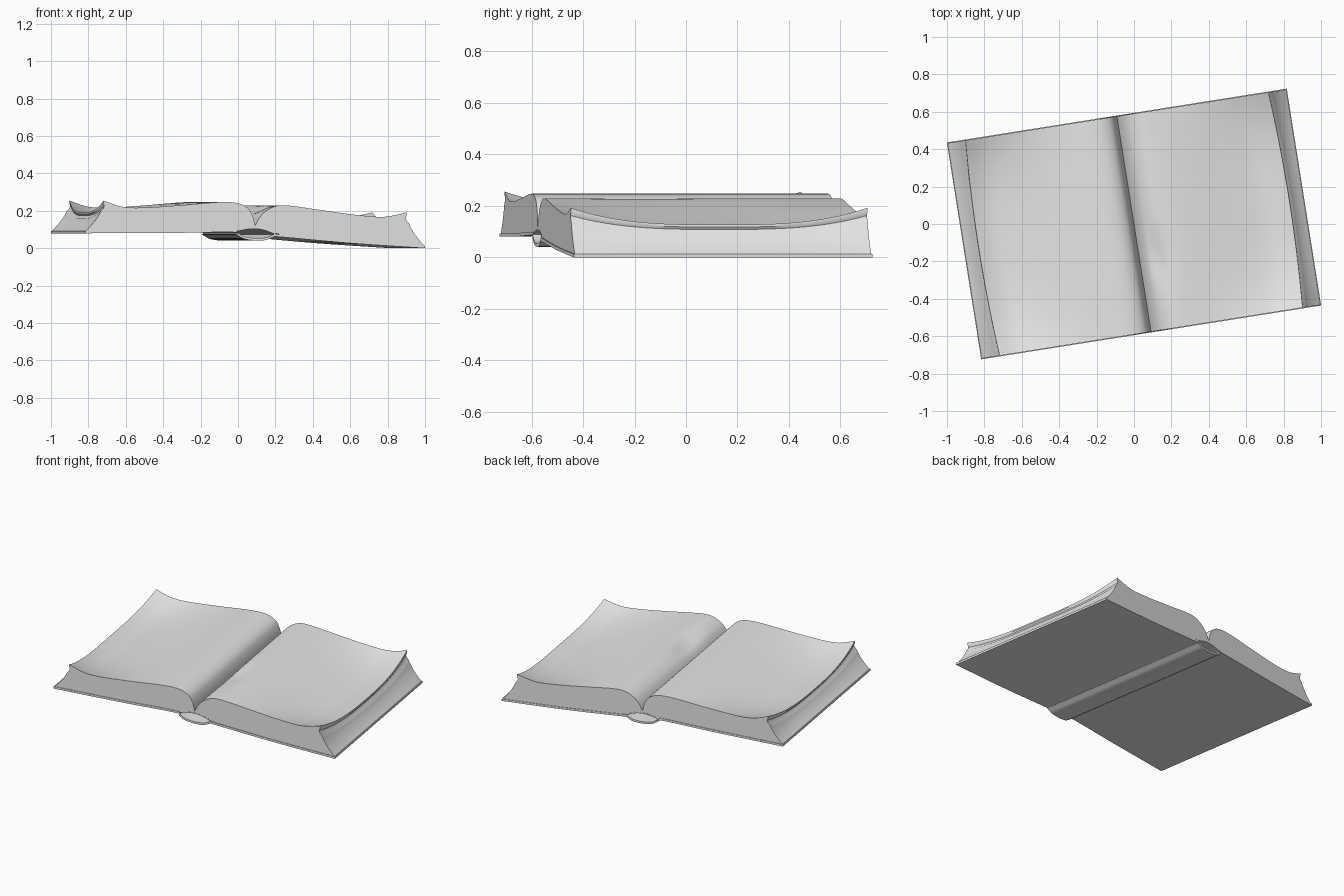
import bpy, bmesh, math
from mathutils import Matrix

cube = bpy.data.objects.get("Cube")
if cube:
    bpy.data.objects.remove(cube, do_unlink=True)

HALF_W, HALF_L = 0.92, 0.587
TURN = Matrix.Rotation(math.radians(9), 4, 'Z')

paper = bpy.data.materials.new("light_grey")
paper.use_nodes = True
grey = (0.8, 0.8, 0.8, 1)
paper.diffuse_color = grey
paper.node_tree.nodes["Principled BSDF"].inputs["Base Color"].default_value = grey


def curve(points, steps=6):
    """Smooth curve through the points of a profile."""
    p = [points[0]] + points + [points[-1]]
    out = []
    for a, b, c, d in zip(p, p[1:], p[2:], p[3:]):
        for i in range(steps):
            t = i / steps
            out.append(tuple(0.5 * (2 * q + (r - o) * t + (2 * o - 5 * q + 4 * r - s) * t * t
                                    + (3 * q - o - 3 * r + s) * t ** 3)
                             for o, q, r, s in zip(a, b, c, d)))
    return out + [points[-1]]


def height(profile, u):
    """Height of a profile, running from low to high u, at u."""
    for (u0, z0), (u1, z1) in zip(profile, profile[1:]):
        if u0 <= u <= u1:
            return z0 + (z1 - z0) * (u - u0) / (u1 - u0)
    return profile[0][1] if u < profile[0][0] else profile[-1][1]


def loft(name, section, half_length, steps, angle=35):
    """Solid swept along the spine; section(k) gives the outline at k from -1 to 1."""
    bm = bmesh.new()
    rings = []
    for i in range(steps + 1):
        k = 2 * i / steps - 1
        rings.append([bm.verts.new((u, k * half_length, z)) for u, z in section(k)])
    n = len(rings[0])
    for a, b in zip(rings, rings[1:]):
        for j in range(n):
            bm.faces.new((a[j], a[(j + 1) % n], b[(j + 1) % n], b[j]))
    bm.faces.new(rings[0])
    bm.faces.new(rings[-1])
    bmesh.ops.recalc_face_normals(bm, faces=bm.faces)
    bm.transform(TURN)
    mesh = bpy.data.meshes.new(name)
    bm.to_mesh(mesh)
    bm.free()
    mesh.materials.append(paper)
    obj = bpy.data.objects.new(name, mesh)
    bpy.context.collection.objects.link(obj)
    bpy.ops.object.select_all(action='DESELECT')
    obj.select_set(True)
    bpy.context.view_layer.objects.active = obj
    bpy.ops.object.shade_smooth_by_angle(angle=math.radians(angle))


def strip(profile, thickness):
    return profile + [(u, z + thickness) for u, z in reversed(profile)]


# Cover: two boards joined by a rounded spine
THICK = 0.013
cover = curve([(-HALF_W, 0.08), (-0.5, 0.081), (-0.13, 0.086), (-0.1, 0.072), (-0.06, 0.05),
               (0, 0.041), (0.06, 0.044), (0.1, 0.06), (0.13, 0.061), (0.5, 0.028), (HALF_W, 0)])
loft("cover", lambda k: strip(cover, THICK), HALF_L, 1)

# Lining that arches over the hollow spine
lining = curve([(-0.11, 0.088), (-0.05, 0.1), (0, 0.104), (0.05, 0.096), (0.11, 0.074)])
loft("spine_lining", lambda k: strip(lining, 0.007), HALF_L - 0.003, 1)


# Page blocks: curled top, hollowed fore edge, underside resting on the cover
def pages(name, side, top_points):
    top = curve(top_points)

    def section(k):
        sag = 0.065 * (1 - abs(k) ** 3)
        outline = []
        for d, z in top:
            fade = min(max((d - 0.2) / 0.62, 0), 1)
            fade = fade * fade * (3 - 2 * fade)
            dent = 0
            if side > 0:
                dent = 0.02 * math.exp(-((d - 0.1) / 0.05) ** 2 - ((k + 0.35) / 0.25) ** 2)
            outline.append((d + 0.02 * fade * (1 - k * k), z - sag * fade - dent))
        # fore edge, with a small lip under the topmost leaves
        d0, z0 = outline[-1]
        edge = HALF_W - 0.004
        z1 = height(cover, side * edge) + THICK
        for i in range(1, 13):
            t = i / 12
            lip = 0.008 if i in (2, 3) else 0
            outline.append((d0 + (edge - d0) * t ** 1.8 - lip, z0 + (z1 - z0) * t))
        # underside
        for d in (0.7, 0.5, 0.3, 0.14):
            outline.append((d, height(cover, side * d) + THICK - 0.001))
        for d in (0.1, 0.05, 0):
            outline.append((d, height(lining, side * d) + 0.005))
        return [(side * d, z) for d, z in outline]

    loft(name, section, HALF_L - 0.004, 32)


pages("left_pages", 1, [(0, 0.12), (0.025, 0.165), (0.06, 0.2), (0.12, 0.227), (0.2, 0.226),
                        (0.35, 0.205), (0.55, 0.178), (0.7, 0.168), (0.82, 0.192)])
pages("right_pages", -1, [(0, 0.12), (0.012, 0.17), (0.04, 0.215), (0.1, 0.242), (0.2, 0.246),
                          (0.4, 0.23), (0.6, 0.217), (0.72, 0.222), (0.82, 0.255)])
